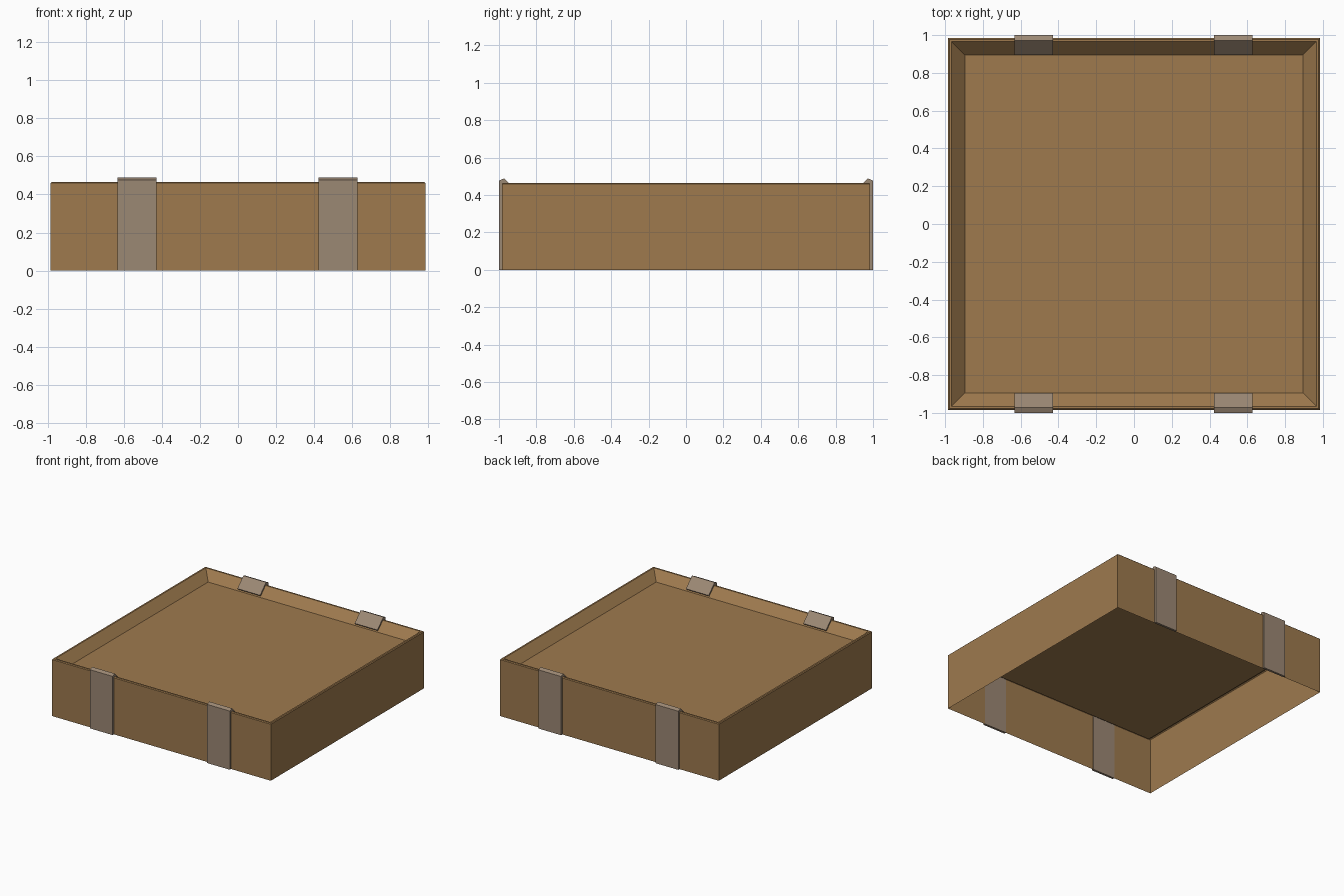
import bpy, bmesh

if "Cube" in bpy.data.objects:
    bpy.data.objects.remove(bpy.data.objects["Cube"])


def material(name, color):
    m = bpy.data.materials.new(name)
    m.diffuse_color = (*color, 1)
    m.use_nodes = True
    m.node_tree.nodes["Principled BSDF"].inputs["Base Color"].default_value = m.diffuse_color
    return m


wood = material("brown wood", (0.342, 0.194, 0.076))
strap_mat = material("grey brown strap", (0.330, 0.246, 0.175))


def finish(bm, name, mat):
    me = bpy.data.meshes.new(name)
    bm.to_mesh(me)
    bm.free()
    me.materials.append(mat)
    ob = bpy.data.objects.new(name, me)
    bpy.context.collection.objects.link(ob)
    return ob


# Tray: square rings (half width, height) from the open base over the rim to the raised panel
bm = bmesh.new()
rings = []
for h, z in [(0.984, 0), (0.984, 0.459), (0.978, 0.465), (0.965, 0.465), (0.895, 0.395)]:
    rings.append([bm.verts.new((sx * h, sy * h, z))
                  for sx, sy in ((-1, -1), (1, -1), (1, 1), (-1, 1))])
for a, b in zip(rings, rings[1:]):
    for i in range(4):
        j = (i + 1) % 4
        bm.faces.new((a[i], a[j], b[j], b[i]))
bm.faces.new(rings[-1])
finish(bm, "tray", wood)

# Straps: side profile (distance from centre, height) hooked over the rim
PROFILE = [(1.0, 0), (1.0, 0.477), (0.972, 0.489), (0.895, 0.412),
           (0.903, 0.402), (0.965, 0.464), (0.982, 0.459), (0.982, 0)]


def strap(name, x, side, width=0.204):
    bm = bmesh.new()
    face = bm.faces.new([bm.verts.new((x - width / 2, side * d, z)) for d, z in PROFILE])
    ext = bmesh.ops.extrude_face_region(bm, geom=[face], use_keep_orig=True)
    moved = [g for g in ext["geom"] if isinstance(g, bmesh.types.BMVert)]
    bmesh.ops.translate(bm, verts=moved, vec=(width, 0, 0))
    bmesh.ops.recalc_face_normals(bm, faces=bm.faces)
    finish(bm, name, strap_mat)


for side, label in ((-1, "front"), (1, "back")):
    strap(label + "_left_strap", -0.53, side)
    strap(label + "_right_strap", 0.525, side)
